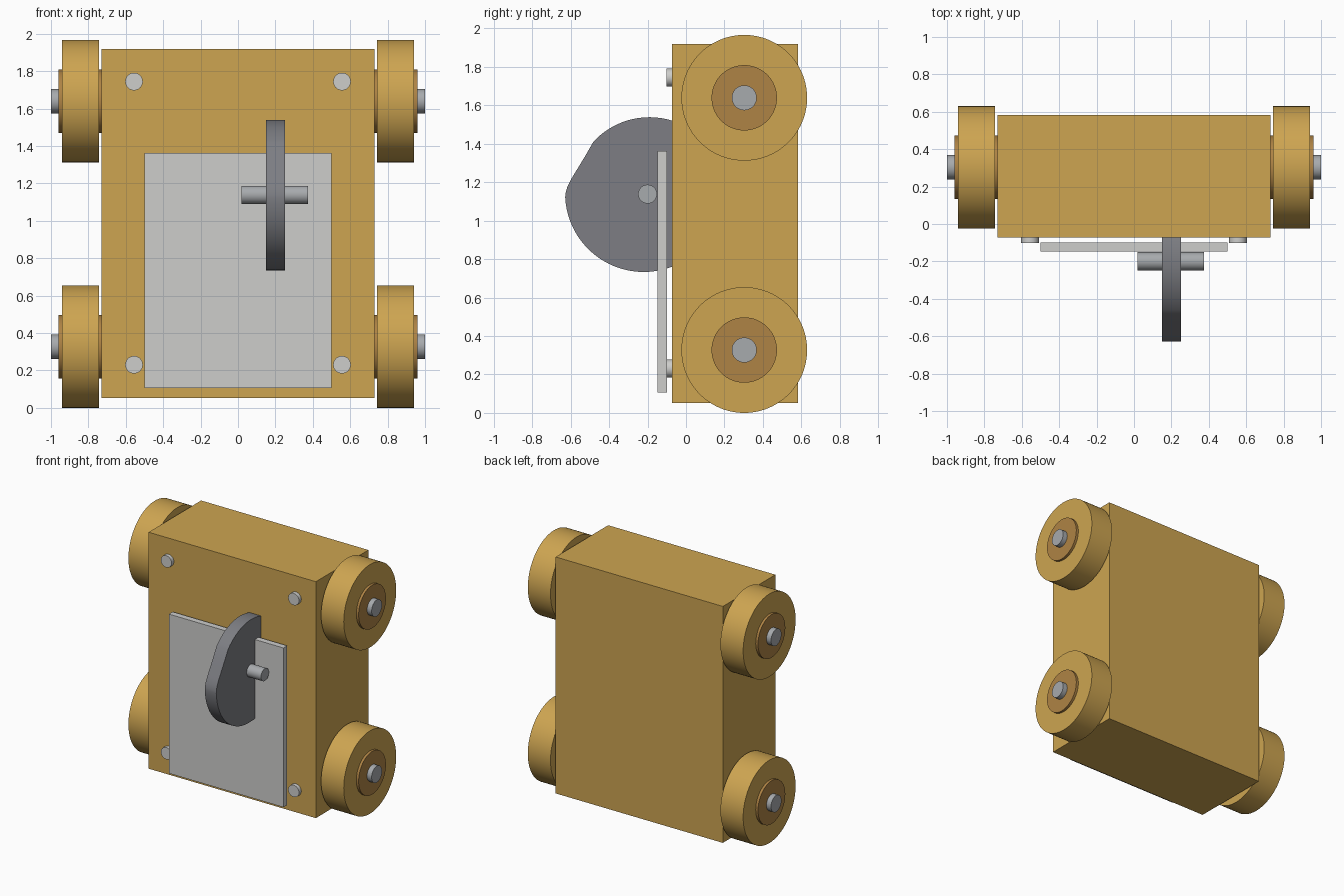
import bpy, bmesh
from math import radians, pi, cos, sin
from mathutils import Matrix, Vector

cube = bpy.data.objects.get("Cube")
if cube:
    bpy.data.objects.remove(cube, do_unlink=True)


def material(name, srgb):
    m = bpy.data.materials.new(name)
    m.use_nodes = True
    col = [(c / 255) ** 2.2 for c in srgb] + [1]
    m.diffuse_color = col
    m.node_tree.nodes["Principled BSDF"].inputs["Base Color"].default_value = col
    return m


wood = material("light wood", (204, 163, 82))
dark_wood = material("hub wood", (173, 130, 70))
steel = material("steel", (166, 169, 172))
pale = material("pale plate", (204, 204, 202))
grey = material("dark grey", (124, 125, 130))


def finish(name, bm, mat, smooth=False):
    bmesh.ops.recalc_face_normals(bm, faces=bm.faces)
    mesh = bpy.data.meshes.new(name)
    bm.to_mesh(mesh)
    bm.free()
    mesh.materials.append(mat)
    obj = bpy.data.objects.new(name, mesh)
    bpy.context.collection.objects.link(obj)
    if smooth:
        bpy.ops.object.select_all(action="DESELECT")
        obj.select_set(True)
        bpy.context.view_layer.objects.active = obj
        bpy.ops.object.shade_smooth_by_angle(angle=radians(30))
    return obj


def box(name, low, high, mat):
    low, high = Vector(low), Vector(high)
    bm = bmesh.new()
    bmesh.ops.create_cube(bm, size=1, matrix=Matrix.Translation((low + high) / 2)
                          @ Matrix.Diagonal((*(high - low), 1)))
    return finish(name, bm, mat)


def rod(name, start, end, radius, mat, sides=64):
    start, end = Vector(start), Vector(end)
    turn = (end - start).to_track_quat("Z", "Y").to_matrix().to_4x4()
    bm = bmesh.new()
    bmesh.ops.create_cone(bm, cap_ends=True, segments=sides, radius1=radius, radius2=radius,
                          depth=(end - start).length,
                          matrix=Matrix.Translation((start + end) / 2) @ turn)
    return finish(name, bm, mat, True)


# Body block and the plate held in front of it
box("body", (-0.73, -0.072, 0.052), (0.73, 0.583, 1.918), wood)
box("front_plate", (-0.5, -0.147, 0.105), (0.5, -0.1, 1.362), pale)

# Wheels with hubs, on two through axles
for level, z in (("lower", 0.327), ("upper", 1.639)):
    y = 0.303
    rod(level + "_axle", (-1, y, z), (1, y, z), 0.065, steel)
    for side, s in (("left", 1), ("right", -1)):
        rod(f"{level}_{side}_wheel", (s * 0.742, y, z), (s * 0.94, y, z), 0.327, wood, 96)
        rod(f"{level}_{side}_hub", (s * 0.72, y, z), (s * 0.96, y, z), 0.17, dark_wood)
        # Corner pegs
        px, pz = s * 0.556, 0.23 if level == "lower" else 1.744
        rod(f"{level}_{side}_peg", (px, -0.06, pz), (px, -0.101, pz), 0.047, pale, 48)

# Cam: two arcs joined by a flat flank and a rounded nose
outline = []
for i in range(33):
    a = radians(137) * i / 32
    outline.append((-0.19 + 0.398 * cos(a), 1.14 + 0.398 * sin(a)))
outline += [(-0.525, 1.335), (-0.598, 1.215), (-0.618, 1.174), (-0.627, 1.14)]
for i in range(41):
    a = pi + radians(3) + radians(174) * i / 40
    outline.append((-0.22 + 0.409 * cos(a), 1.142 + 0.409 * sin(a)))
bm = bmesh.new()
face = bm.faces.new([bm.verts.new((0.15, y, z)) for y, z in outline])
side = bmesh.ops.extrude_face_region(bm, geom=[face])["geom"]
bmesh.ops.translate(bm, vec=(0.1, 0, 0),
                    verts=[v for v in side if isinstance(v, bmesh.types.BMVert)])
finish("cam", bm, grey, True)

# Cam shaft
rod("cam_shaft", (0.02, -0.2, 1.138), (0.375, -0.2, 1.138), 0.049, steel)
